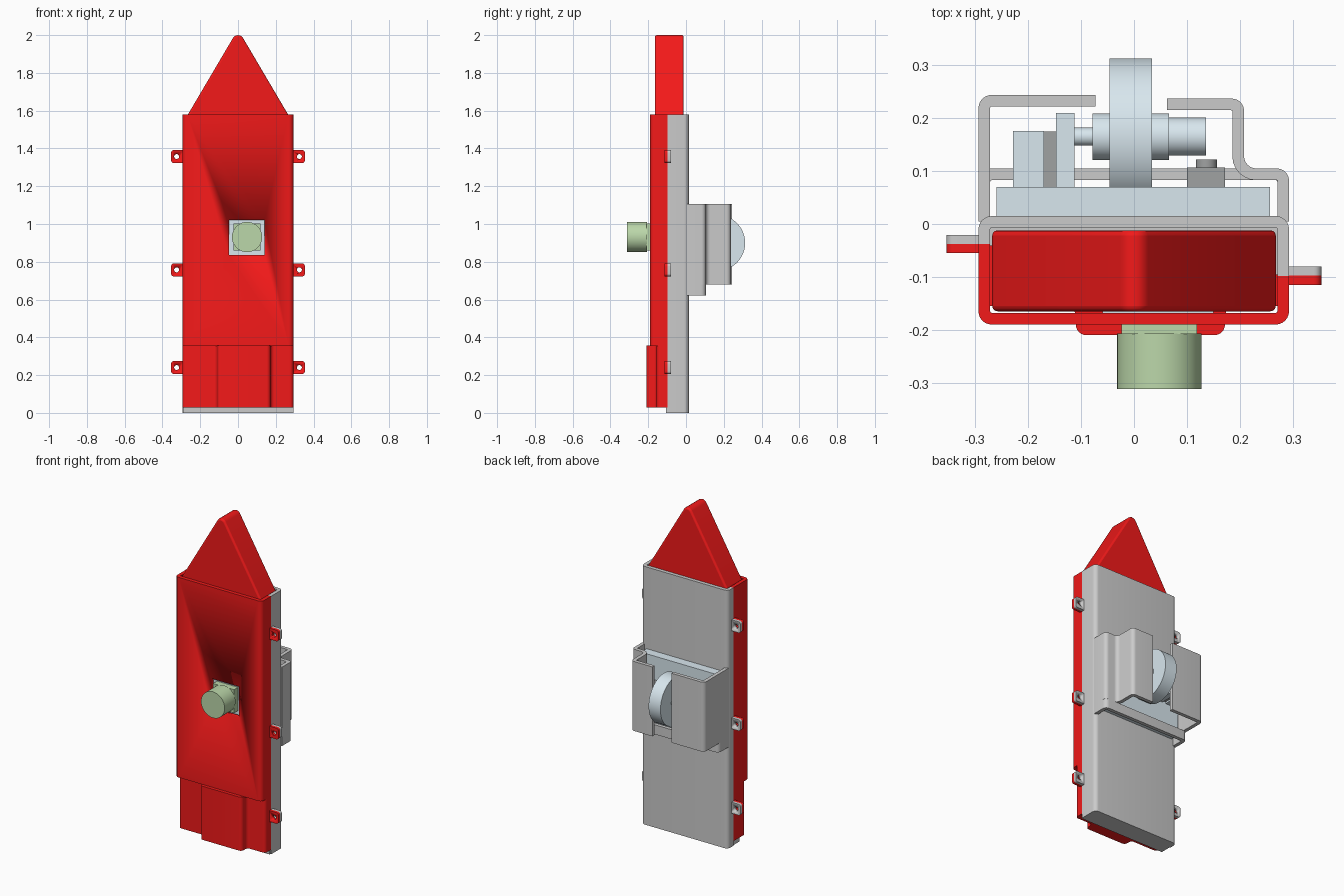
import bpy, bmesh, math
from mathutils import Vector

if "Cube" in bpy.data.objects:
    bpy.data.objects.remove(bpy.data.objects["Cube"])


def material(name, rgb):
    m = bpy.data.materials.new(name)
    m.diffuse_color = (*rgb, 1)
    m.use_nodes = True
    m.node_tree.nodes["Principled BSDF"].inputs["Base Color"].default_value = m.diffuse_color
    return m


RED = material("red", (0.9, 0.01, 0.01))
BLUE = material("pale_blue", (0.69, 0.80, 0.86))
GREEN = material("green", (0.50, 0.68, 0.40))
DARK = material("dark_grey", (0.35, 0.36, 0.36))


def rect(u0, u1, v0, v1):
    return [(u0, v0), (u1, v0), (u1, v1), (u0, v1)]


def circle(u, v, r, n=48):
    return [(u + r * math.cos(2 * math.pi * i / n), v + r * math.sin(2 * math.pi * i / n))
            for i in range(n)]


def rounded(path, r, segs=6):
    """Open path with its inner corners turned into arcs."""
    pts = [Vector(p) for p in path]
    out = [pts[0]]
    for a, b, c in zip(pts, pts[1:], pts[2:]):
        d0, d1 = (a - b).normalized(), (c - b).normalized()
        half = d0.angle(d1) / 2
        centre = b + (d0 + d1).normalized() * (r / math.sin(half))
        s = b + d0 * (r / math.tan(half)) - centre
        e = b + d1 * (r / math.tan(half)) - centre
        ang = s.angle(e)
        for i in range(segs + 1):
            t = i / segs
            out.append(centre + (s * math.sin((1 - t) * ang) + e * math.sin(t * ang)) / math.sin(ang))
    return out + [pts[-1]]


def wall(path, r=0.025, t=0.022):
    """Closed outline of a wall whose thickness lies right of the path."""
    p = rounded(path, r)
    inner = []
    for i, q in enumerate(p):
        d0 = (q - p[i - 1]).normalized() if i else (p[1] - q).normalized()
        d1 = (p[i + 1] - q).normalized() if i < len(p) - 1 else d0
        n = Vector((d0.y + d1.y, -d0.x - d1.x)).normalized()
        inner.append(q + n * (t / max(0.5, n.dot(Vector((d0.y, -d0.x))))))
    return p + inner[::-1]


def prisms(name, axis, parts, mat=None):
    """One object from (outline, start, end) extrusions along an axis."""
    place = {"x": lambda u, v, w: (w, u, v), "y": lambda u, v, w: (u, w, v),
             "z": lambda u, v, w: (u, v, w)}[axis]
    bm = bmesh.new()
    for loop, a, b in parts:
        lo = [bm.verts.new(place(u, v, a)) for u, v in loop]
        hi = [bm.verts.new(place(u, v, b)) for u, v in loop]
        bm.faces.new(lo)
        bm.faces.new(hi[::-1])
        for i in range(len(lo)):
            bm.faces.new((lo[i - 1], hi[i - 1], hi[i], lo[i]))
    bmesh.ops.recalc_face_normals(bm, faces=bm.faces)
    me = bpy.data.meshes.new(name)
    bm.to_mesh(me)
    bm.free()
    ob = bpy.data.objects.new(name, me)
    bpy.context.collection.objects.link(ob)
    if mat:
        me.materials.append(mat)
    bpy.ops.object.select_all(action='DESELECT')
    ob.select_set(True)
    bpy.context.view_layer.objects.active = ob
    bpy.ops.object.shade_smooth_by_angle(angle=math.radians(30))
    return ob


def cut(ob, cutter):
    cutter.hide_render = True
    cutter.hide_set(True)
    m = ob.modifiers.new("cut", 'BOOLEAN')
    m.operation, m.solver, m.object = 'DIFFERENCE', 'EXACT', cutter


L, R = -0.294, 0.293

# front shell with a square window
front = prisms("front_shell", "z", [
    (wall([(R, -0.098), (R, -0.19), (L, -0.19), (L, -0.038)]), 0.355, 1.58)], RED)
cut(front, prisms("window_cutter", "y", [(rect(-0.048, 0.14, 0.835, 1.02), -0.25, -0.1)]))

# recessed foot of the front shell with its raised middle
prisms("front_foot", "z", [
    (rounded([(R, -0.098), (R, -0.155), (0.172, -0.155), (0.172, -0.21), (-0.11, -0.21),
              (-0.11, -0.155), (L, -0.155), (L, -0.038)], 0.02), 0.028, 0.356)], RED)

# back shell with closed bottom
prisms("back_shell", "z", [
    (wall([(L, -0.038), (L, 0.015), (R, 0.015), (R, -0.098)]), 0, 1.58)])
prisms("back_shell_floor", "z", [(rect(L + 0.005, R - 0.005, -0.105, 0.005), 0, 0.028)])

# pointed slab held between the shells
half = rounded([(0.268, 0.39), (0.268, 1.575), (0, 2.03), (-0.268, 1.575), (-0.268, 0.39)], 0.031)
slab = prisms("pointed_slab", "y", [(half, -0.165, -0.012)], RED)
bev = slab.modifiers.new("bevel", 'BEVEL')
bev.width, bev.segments, bev.limit_method = 0.01, 3, 'ANGLE'
bev.angle_limit = math.radians(50)

# screw tabs: a red and a grey half on each side
zs = (0.24, 0.757, 1.357)
holes = prisms("tab_hole_cutter", "y", [(circle(s * 0.325, z, 0.013, 24), -0.2, 0.1)
                                        for s in (-1, 1) for z in zs])


def tab(s, z):
    return rounded([(s * 0.285, z - 0.034), (s * 0.354, z - 0.034),
                    (s * 0.354, z + 0.034), (s * 0.285, z + 0.034)], 0.014)


for name, mat, yl, yr in (("front_tabs", RED, -0.055, -0.115), ("back_tabs", None, -0.038, -0.098)):
    cut(prisms(name, "y", [(tab(s, z), y, y + 0.0175)
                           for s, y in ((-1, yl), (1, yr)) for z in zs], mat), holes)

# rear housing, split by the wheel slot, with a low bar across the bottom
prisms("rear_housing", "z", [
    (wall([(L, 0.005), (L, 0.244), (-0.073, 0.244)]), 0.68, 1.105),
    (wall([(0.062, 0.237), (0.208, 0.237), (0.208, 0.105), (R, 0.105), (R, 0.005)], 0.023), 0.68, 1.105)])
prisms("housing_bar", "z", [
    (wall([(L, 0.005), (L, 0.105), (R, 0.105), (R, 0.005)]), 0.622, 0.68)])

# wheel mechanism
prisms("mechanism_base", "y", [(rect(-0.26, 0.257, 0.66, 1.08), 0.012, 0.07)], BLUE)
prisms("wheel", "x", [(circle(0.165, 0.9, 0.148, 96), -0.046, 0.034)], BLUE)
prisms("wheel_axle", "x", [(circle(0.165, 0.9, r), a, b) for r, a, b in
                           ((0.017, -0.115, -0.075), (0.044, -0.078, 0.066), (0.036, 0.06, 0.136))], BLUE)
prisms("axle_brackets", "y", [(rect(-0.147, -0.112, 0.83, 0.97), 0.065, 0.21),
                              (rect(-0.229, -0.17, 0.83, 0.97), 0.065, 0.176)], BLUE)
prisms("bracket_spacer", "y", [(rect(-0.171, -0.146, 0.84, 0.96), 0.065, 0.175)], DARK)
prisms("micro_switch", "y", [(rect(0.1, 0.172, 0.865, 0.935), 0.065, 0.107),
                             (circle(0.137, 0.9, 0.02, 24), 0.1, 0.122)], DARK)

# push button on the front
prisms("button_plate", "y", [(rect(-0.06, 0.15, 0.825, 1.03), -0.17, -0.16)], BLUE)
prisms("button_base", "y", [(rect(-0.024, 0.119, 0.86, 1.003), -0.208, -0.165)], GREEN)
prisms("button_cap", "y", [(circle(0.048, 0.931, 0.08), -0.312, -0.207)], GREEN)
